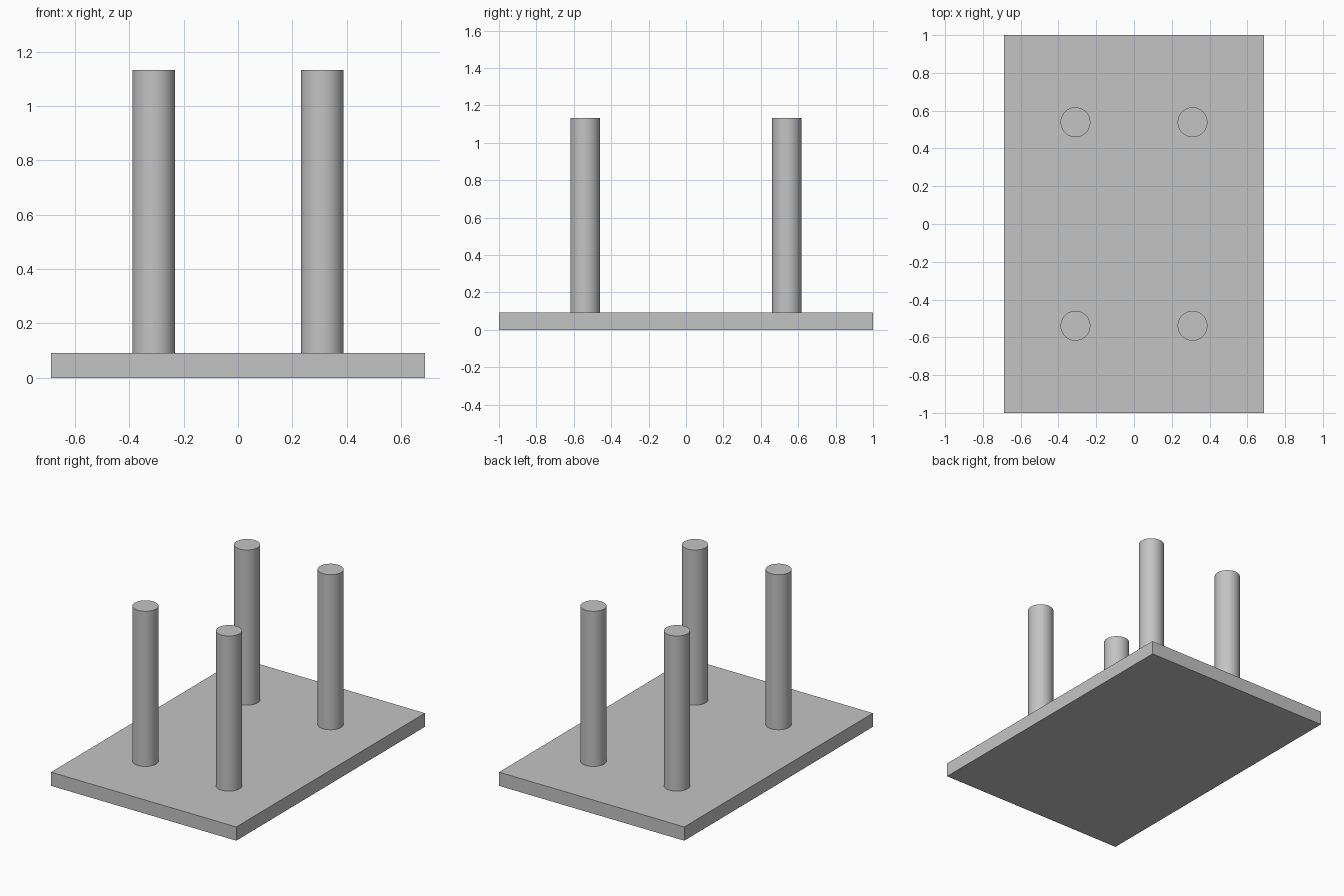
import bpy
import math

# Remove the default cube only
cube = bpy.data.objects.get("Cube")
if cube:
    bpy.data.objects.remove(cube, do_unlink=True)

BASE_X, BASE_Y, BASE_H = 1.375, 2.0, 0.092
POST_R, POST_TOP = 0.079, 1.133
POST_X, POST_Y = 0.31, 0.539

# Single grey material
grey = bpy.data.materials.new("plain grey")
grey.use_nodes = True
colour = (0.55, 0.55, 0.55, 1.0)
grey.diffuse_color = colour
grey.node_tree.nodes["Principled BSDF"].inputs["Base Color"].default_value = colour


def add_post(name, x, y):
    """Round post standing on the base plate."""
    height = POST_TOP - BASE_H
    bpy.ops.mesh.primitive_cylinder_add(
        vertices=64, radius=POST_R, depth=height,
        location=(x, y, BASE_H + height / 2))
    post = bpy.context.object
    post.name = name
    post.data.materials.append(grey)
    bpy.ops.object.shade_smooth_by_angle(angle=math.radians(30))


# Base plate
bpy.ops.mesh.primitive_cube_add(size=1, location=(0, 0, BASE_H / 2))
base = bpy.context.object
base.name = "base_plate"
base.scale = (BASE_X, BASE_Y, BASE_H)
bpy.ops.object.transform_apply(location=False, rotation=False, scale=True)
base.data.materials.append(grey)

# Four posts, mirrored in x and y
for side, sx in (("left", 1), ("right", -1)):
    for end, sy in (("front", -1), ("back", 1)):
        add_post(f"{end}_{side}_post", sx * POST_X, sy * POST_Y)
